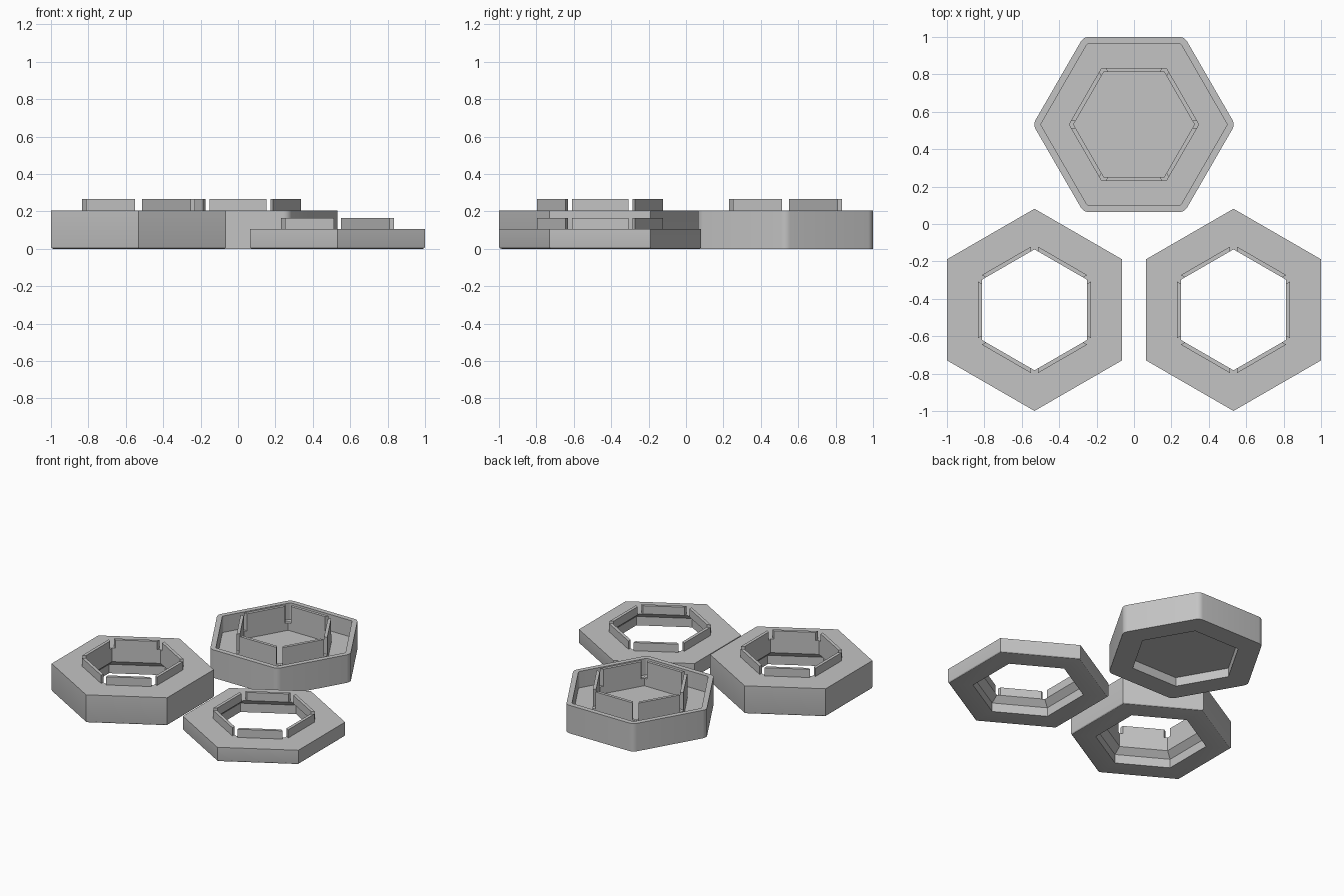
import bpy, bmesh, math
from mathutils import Vector

if "Cube" in bpy.data.objects:
    bpy.data.objects.remove(bpy.data.objects["Cube"])

C30 = math.cos(math.pi / 6)
OUTER = 0.468       # flat-to-centre distance of the outer hexagon
BORE = 0.280        # inside of the opening and tabs
COLLAR = 0.302      # outside of the tabs
SOCKET = 0.322      # underside recess that receives the tabs
TAB_TOP = 0.265

grey = bpy.data.materials.new("plain grey")
grey.diffuse_color = (0.55, 0.55, 0.55, 1)
grey.use_nodes = True
grey.node_tree.nodes["Principled BSDF"].inputs["Base Color"].default_value = grey.diffuse_color


def hex_ring(apothem, z, turn, radius=0.0, steps=5):
    """Hexagon outline with optionally rounded corners."""
    pts = []
    for k in range(6):
        a = turn + k * math.pi / 3
        r = (apothem - radius) / C30
        for s in range(steps + 1):
            b = a + (s / steps - 0.5) * math.pi / 3
            pts.append(Vector((r * math.cos(a) + radius * math.cos(b),
                               r * math.sin(a) + radius * math.sin(b), z)))
    return pts


def finish(bm, name, loc):
    mesh = bpy.data.meshes.new(name)
    bm.to_mesh(mesh)
    bm.free()
    mesh.materials.append(grey)
    ob = bpy.data.objects.new(name, mesh)
    ob.location = loc
    bpy.context.collection.objects.link(ob)
    bpy.ops.object.select_all(action='DESELECT')
    ob.select_set(True)
    bpy.context.view_layer.objects.active = ob
    bpy.ops.object.shade_smooth_by_angle(angle=math.radians(30))
    return ob


def hex_body(name, loc, profile, turn, closed):
    """Sweep a (flat distance, z, corner radius) profile around a hexagon."""
    bm = bmesh.new()
    rings = [[bm.verts.new(p) for p in hex_ring(a, z, turn, r)] for a, z, r in profile]
    n = len(rings[0])
    pairs = list(zip(rings, rings[1:]))
    if closed:
        pairs.append((rings[-1], rings[0]))
    else:
        bm.faces.new(rings[0])
        bm.faces.new(rings[-1])
    for lo, hi in pairs:
        for i in range(n):
            j = (i + 1) % n
            bm.faces.new((lo[i], lo[j], hi[j], hi[i]))
    bmesh.ops.remove_doubles(bm, verts=bm.verts, dist=1e-5)
    bmesh.ops.recalc_face_normals(bm, faces=bm.faces)
    return finish(bm, name, loc)


def hex_tabs(name, loc, z0, turn, slot=0.02):
    """Six upright tabs separated by radial slots at the corners."""
    bm = bmesh.new()
    for k in range(6):
        a = turn + (k + 0.5) * math.pi / 3
        out = Vector((math.cos(a), math.sin(a), 0))
        along = Vector((-out.y, out.x, 0))
        hi = BORE * math.tan(math.pi / 6) - slot / C30
        ho = COLLAR * math.tan(math.pi / 6) - slot / C30
        plan = [out * BORE - along * hi, out * COLLAR - along * ho,
                out * COLLAR + along * ho, out * BORE + along * hi]
        low = [bm.verts.new((p.x, p.y, z0)) for p in plan]
        top = [bm.verts.new((p.x, p.y, TAB_TOP if z0 > 0.12 else 0.165)) for p in plan]
        bm.faces.new(top)
        for i in range(4):
            j = (i + 1) % 4
            bm.faces.new((low[i], low[j], top[j], top[i]))
    return finish(bm, name, loc)


# two open rings with softened bottom edges: tall on the left, low on the right
for name, x, h in (("tall_ring", -0.532, 0.205), ("low_ring", 0.532, 0.105)):
    profile = [(SOCKET, 0, 0), (OUTER - 0.012, 0, 0), (OUTER - 0.006, 0.0016, 0),
               (OUTER - 0.0016, 0.006, 0), (OUTER, 0.012, 0), (OUTER, h, 0), (BORE, h, 0)]
    if h > 0.11:
        profile.append((BORE, 0.105, 0))
    profile.append((SOCKET, 0.065, 0))
    loc = (x, -0.459, 0)
    hex_body(name, loc, profile, math.pi / 6, True)
    hex_tabs(name + "_tabs", loc, h, math.pi / 6)

# closed tray with rounded corners, a floor, an inner collar and a socket below
FLOOR, COLLAR_TOP = 0.085, 0.14
tray = [(SOCKET, 0.065, 0), (SOCKET, 0, 0), (OUTER, 0, 0.05), (OUTER, 0.205, 0.05),
        (0.432, 0.205, 0.015), (0.432, FLOOR, 0.015), (COLLAR, FLOOR, 0),
        (COLLAR, COLLAR_TOP, 0), (BORE, COLLAR_TOP, 0), (BORE, FLOOR, 0)]
hex_body("tray", (0, 0.532, 0), tray, 0, False)
hex_tabs("tray_tabs", (0, 0.532, 0), COLLAR_TOP, 0)
